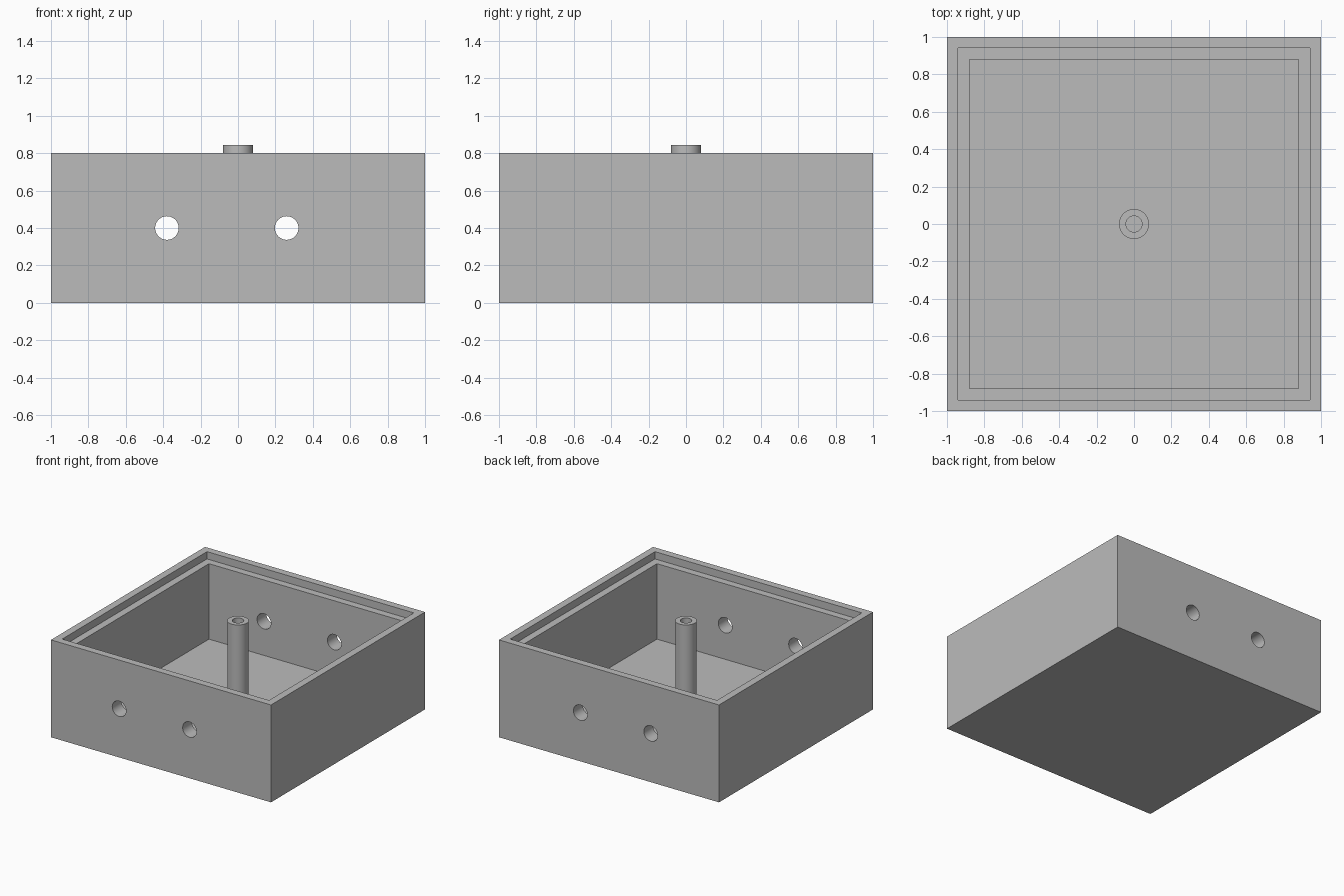
import bpy
from math import radians

default = bpy.data.objects.get("Cube")
if default:
    bpy.data.objects.remove(default, do_unlink=True)

SIZE, HEIGHT, WALL = 2.0, 0.8, 0.12
LIP, LIP_DEPTH = 0.06, 0.06
POST_TOP, OVER = 0.845, 0.2

grey = bpy.data.materials.new("plain grey")
grey.use_nodes = True
colour = (0.5, 0.5, 0.5, 1)
grey.diffuse_color = colour
grey.node_tree.nodes["Principled BSDF"].inputs["Base Color"].default_value = colour


def finish(obj, name):
    obj.name = name
    obj.data.materials.append(grey)
    return obj


def box(name, width, bottom, top):
    """Square block centred on the z axis."""
    bpy.ops.mesh.primitive_cube_add(size=1, location=(0, 0, (bottom + top) / 2))
    obj = bpy.context.object
    obj.scale = (width, width, top - bottom)
    bpy.ops.object.transform_apply(location=True, rotation=True, scale=True)
    return finish(obj, name)


def cylinder(name, radius, length, location, tilt=0):
    bpy.ops.mesh.primitive_cylinder_add(vertices=64, radius=radius, depth=length,
                                        location=location, rotation=(tilt, 0, 0))
    bpy.ops.object.transform_apply(location=True, rotation=True, scale=True)
    return finish(bpy.context.object, name)


def carve(target, cutter):
    """Subtract the cutter from the target, then discard it."""
    cutter.hide_render = True
    mod = target.modifiers.new("cut", 'BOOLEAN')
    mod.operation, mod.solver, mod.object = 'DIFFERENCE', 'EXACT', cutter
    bpy.ops.object.select_all(action='DESELECT')
    bpy.context.view_layer.objects.active = target
    target.select_set(True)
    bpy.ops.object.modifier_apply(modifier=mod.name)
    bpy.data.objects.remove(cutter, do_unlink=True)


# Open box with a stepped rim
case = box("box_shell", SIZE, 0, HEIGHT)
carve(case, box("cavity_cutter", SIZE - 2 * WALL, WALL, HEIGHT + OVER))
carve(case, box("rim_cutter", SIZE - 2 * LIP, HEIGHT - LIP_DEPTH, HEIGHT + OVER))

# Round holes through the front and back walls
for x in (-0.38, 0.26):
    carve(case, cylinder("wall_hole_cutter", 0.063, SIZE + OVER, (x, 0, 0.4), radians(90)))

# Hollow centre post, seated in the floor
seat = WALL / 2
post = cylinder("centre_post", 0.08, POST_TOP - seat, (0, 0, (POST_TOP + seat) / 2))
carve(post, cylinder("post_hole_cutter", 0.043, POST_TOP + OVER - WALL,
                     (0, 0, (POST_TOP + OVER + WALL) / 2)))

# Smooth round walls, sharp corners
for obj in (case, post):
    bpy.ops.object.select_all(action='DESELECT')
    bpy.context.view_layer.objects.active = obj
    obj.select_set(True)
    bpy.ops.object.shade_smooth_by_angle(angle=radians(30))
